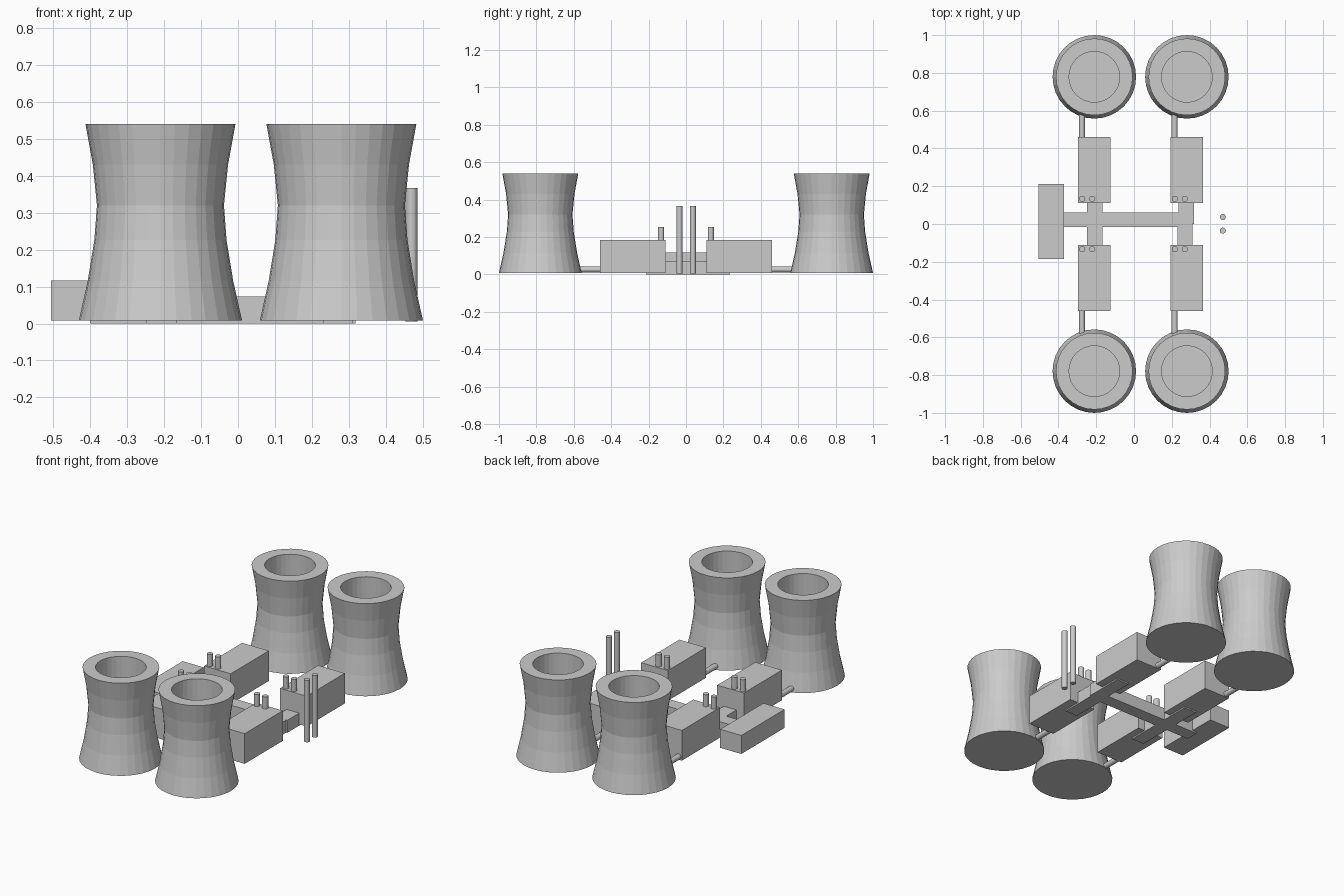
import bpy, bmesh, math
from mathutils import Matrix, Vector

if "Cube" in bpy.data.objects:
    bpy.data.objects.remove(bpy.data.objects["Cube"])


def finish(name, bm):
    bmesh.ops.recalc_face_normals(bm, faces=bm.faces)
    mesh = bpy.data.meshes.new(name)
    bm.to_mesh(mesh)
    bm.free()
    ob = bpy.data.objects.new(name, mesh)
    bpy.context.collection.objects.link(ob)
    return ob


def box(name, x0, x1, y0, y1, z0, z1):
    bm = bmesh.new()
    m = Matrix.Translation(((x0 + x1) / 2, (y0 + y1) / 2, (z0 + z1) / 2))
    m = m @ Matrix.Diagonal((x1 - x0, y1 - y0, z1 - z0, 1))
    bmesh.ops.create_cube(bm, size=1, matrix=m)
    return finish(name, bm)


def tube(name, a, b, r=0.016, sides=32):
    a, b = Vector(a), Vector(b)
    d = b - a
    bm = bmesh.new()
    m = Matrix.Translation((a + b) / 2) @ d.to_track_quat('Z', 'Y').to_matrix().to_4x4()
    bmesh.ops.create_cone(bm, cap_ends=True, segments=sides, radius1=r, radius2=r,
                          depth=d.length, matrix=m)
    return finish(name, bm)


def lathe(name, profile, x, y, sides=32):
    bm = bmesh.new()
    rings = []
    for r, z in profile:
        rings.append([bm.verts.new((x + r * math.cos(2 * math.pi * i / sides),
                                    y + r * math.sin(2 * math.pi * i / sides), z))
                      for i in range(sides)])
    for lo, hi in zip(rings, rings[1:]):
        for i in range(sides):
            j = (i + 1) % sides
            bm.faces.new((lo[i], lo[j], hi[j], hi[i]))
    bm.faces.new(rings[0])
    bm.faces.new(rings[-1])
    return finish(name, bm)


# Waisted outer wall, flat rim, then the straight inner shaft
TOWER = [(0.221, 0.008), (0.197, 0.115), (0.179, 0.226), (0.172, 0.32),
         (0.183, 0.43), (0.203, 0.54), (0.134, 0.54), (0.134, 0.10)]

# Four identical units: cooling tower, reactor block, pipe and two vents
for side, ux in (("left", -0.21), ("right", 0.28)):
    for end, s in (("front", -1), ("back", 1)):
        tag = f"{end}_{side}"
        lathe(f"cooling_tower_{tag}", TOWER, ux, s * 0.779)
        y0, y1 = sorted((s * 0.11, s * 0.461))
        box(f"reactor_block_{tag}", ux - 0.086, ux + 0.086, y0, y1, 0.008, 0.184)
        tube(f"coolant_pipe_{tag}", (ux - 0.065, s * 0.45, 0.026), (ux - 0.065, s * 0.61, 0.026))
        for n, dx in enumerate((-0.064, -0.011)):
            tube(f"roof_vent_{tag}_{n + 1}", (ux + dx, s * 0.133, 0.17),
                 (ux + dx, s * 0.133, 0.254))

# Connecting corridors: one outline, extruded
outline = [(-0.40, -0.016), (-0.249, -0.016), (-0.249, -0.215), (-0.167, -0.215),
           (-0.167, -0.016), (0.231, -0.016), (0.231, -0.215), (0.311, -0.215),
           (0.311, 0.0), (0.318, 0.0), (0.318, 0.235), (0.236, 0.235), (0.236, 0.061),
           (-0.167, 0.061), (-0.167, 0.235), (-0.249, 0.235), (-0.249, 0.061), (-0.40, 0.061)]
bm = bmesh.new()
base = bm.faces.new([bm.verts.new((x, y, 0)) for x, y in outline])
top = bmesh.ops.extrude_face_region(bm, geom=[base], use_keep_orig=True)["geom"]
bmesh.ops.translate(bm, vec=(0, 0, 0.073),
                    verts=[v for v in top if isinstance(v, bmesh.types.BMVert)])
finish("corridors", bm)

# Office building and the two tall stacks
box("office_building", -0.506, -0.37, -0.185, 0.213, 0.008, 0.116)
for n, y in enumerate((-0.035, 0.037)):
    tube(f"tall_stack_{n + 1}", (0.47, y, 0.006), (0.47, y, 0.367))
